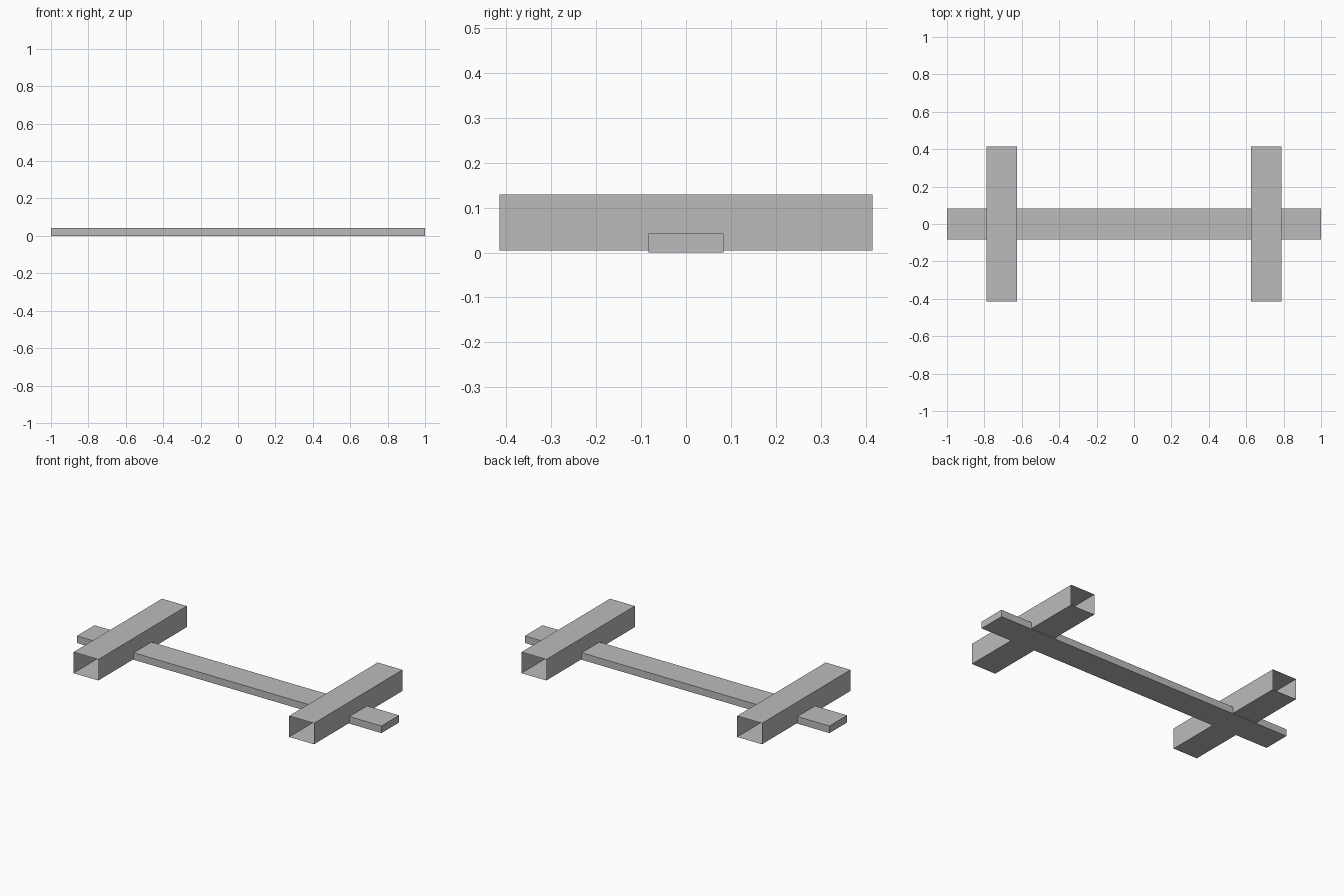
import bpy
import bmesh
from mathutils import Matrix, Vector

if "Cube" in bpy.data.objects:
    bpy.data.objects.remove(bpy.data.objects["Cube"], do_unlink=True)

# Single flat grey
grey = bpy.data.materials.new("plain grey")
grey.use_nodes = True
grey.diffuse_color = (0.5, 0.5, 0.5, 1)
grey.node_tree.nodes["Principled BSDF"].inputs["Base Color"].default_value = (0.5, 0.5, 0.5, 1)


def box(name, center, size, open_ends=False):
    """Box, optionally without its front and back faces."""
    bm = bmesh.new()
    bmesh.ops.create_cube(bm, size=1, matrix=Matrix.Diagonal(Vector(size)).to_4x4())
    bm.normal_update()
    if open_ends:
        ends = [f for f in bm.faces if abs(f.normal.y) > 0.9]
        bmesh.ops.delete(bm, geom=ends, context='FACES_ONLY')
    mesh = bpy.data.meshes.new(name)
    bm.to_mesh(mesh)
    bm.free()
    mesh.materials.append(grey)
    obj = bpy.data.objects.new(name, mesh)
    obj.location = center
    bpy.context.collection.objects.link(obj)
    return obj


# Long flat beam
box("long_beam", (0, 0, 0.021), (2, 0.166, 0.042))

# Open-ended square tubes crossing the beam
for side, sign in (("left", 1), ("right", -1)):
    box(side + "_cross_tube", (sign * 0.708, 0, 0.0665), (0.163, 0.83, 0.125), open_ends=True)
